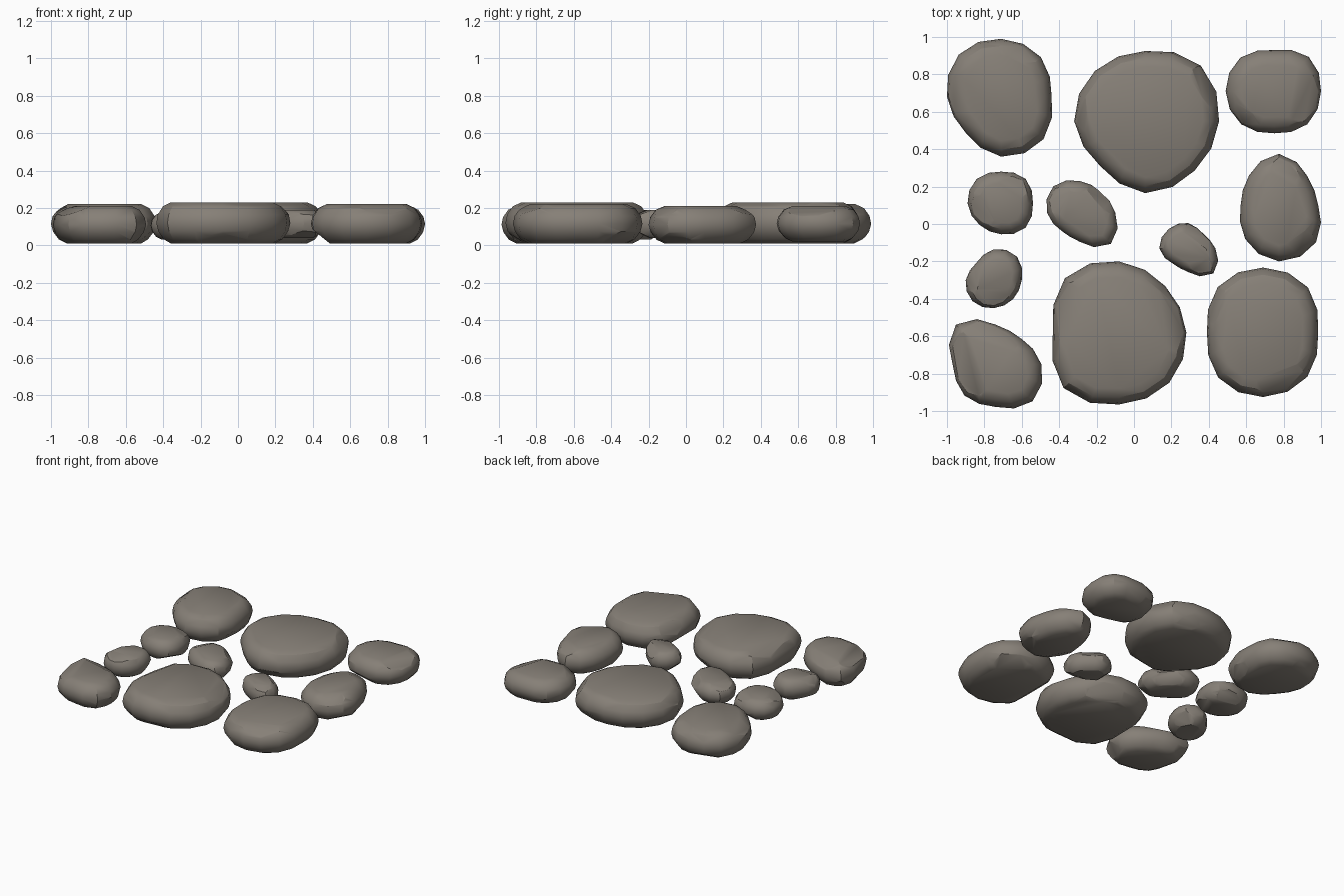
import bpy, bmesh, math, random
from mathutils import Vector

if "Cube" in bpy.data.objects:
    bpy.data.objects.remove(bpy.data.objects["Cube"])

random.seed(4)
mat = bpy.data.materials.new("warm grey stone")
mat.diffuse_color = (0.24, 0.215, 0.185, 1)
mat.use_nodes = True
mat.node_tree.nodes["Principled BSDF"].inputs["Base Color"].default_value = mat.diffuse_color

# centre x, y, bottom z, top z, then eight outline radii (every 45 degrees)
STONES = {
    "back_left_stone": (-.71, .68, .01, .22, .27, .30, .31, .32, .29, .27, .32, .32),
    "back_middle_stone": (.06, .55, .01, .23, .395, .42, .375, .38, .38, .34, .385, .374),
    "back_right_stone": (.75, .71, .02, .21, .25, .26, .22, .255, .26, .25, .225, .25),
    "right_stone": (.775, .10, .01, .21, .21, .217, .275, .226, .205, .255, .30, .28),
    "front_right_stone": (.69, -.58, .01, .22, .295, .34, .347, .343, .30, .34, .345, .335),
    "front_middle_stone": (-.08, -.58, .01, .23, .36, .35, .38, .41, .355, .42, .385, .38),
    "centre_right_pebble": (.29, -.13, .04, .19, .145, .11, .135, .147, .155, .116, .127, .19),
    "centre_left_pebble": (-.29, .06, .03, .18, .19, .16, .17, .20, .175, .137, .155, .235),
    "left_pebble": (-.71, .11, .03, .19, .17, .185, .17, .185, .18, .163, .165, .184),
    "lower_left_pebble": (-.75, -.30, .03, .19, .15, .177, .165, .131, .15, .16, .15, .145),
    "front_left_stone": (-.74, -.75, .01, .21, .245, .194, .212, .30, .23, .236, .228, .28),
}


def outline(radii):
    # 16 radii, the in-between ones on a smooth curve
    out = []
    for i in range(8):
        a, b, c, d = (radii[(i + k) % 8] for k in (-1, 0, 1, 2))
        out += [b, (9 * (b + c) - a - d) / 16]
    return out


def stone(name, cx, cy, z0, z1, *radii):
    ring = outline(radii)
    mean = sum(radii) / 8
    inset = min(0.085, mean * 0.36)
    bm = bmesh.new()
    # rounded edge: (height fraction, share of the inset)
    for h, k in ((0, 1), (.1, .5), (.3, .13), (.5, 0), (.7, .1), (.9, .45), (1, 1)):
        for i, r in enumerate(ring):
            a = i * math.tau / 16
            q = r - inset * k
            bm.verts.new((cx + q * math.cos(a), cy + q * math.sin(a), z0 + (z1 - z0) * h))
    hull = bmesh.ops.convex_hull(bm, input=bm.verts[:])
    junk = {g for g in hull["geom_interior"] + hull["geom_unused"]
            if isinstance(g, bmesh.types.BMVert)}
    bmesh.ops.delete(bm, geom=list(junk), context='VERTS')
    # chipped facets: shallow slanted cuts on the upper and lower rim
    turn = random.uniform(0, math.tau)
    for j, side in enumerate((1, 1, -1, -1)):
        a = turn + j * 2.2 + random.uniform(-.4, .4)
        tilt = random.uniform(.35, .95)
        n = Vector((math.cos(a) * math.sin(tilt), math.sin(a) * math.sin(tilt),
                    side * math.cos(tilt)))
        reach = max(v.co.dot(n) for v in bm.verts)
        co = n * (reach - random.uniform(.012, .022))
        res = bmesh.ops.bisect_plane(bm, geom=bm.verts[:] + bm.edges[:] + bm.faces[:],
                                     plane_co=co, plane_no=n, clear_outer=True)
        edges = [e for e in bm.edges if e.is_boundary]
        bmesh.ops.holes_fill(bm, edges=edges, sides=0)
    bmesh.ops.dissolve_limit(bm, angle_limit=math.radians(1), verts=bm.verts[:], edges=bm.edges[:])
    bmesh.ops.recalc_face_normals(bm, faces=bm.faces[:])
    me = bpy.data.meshes.new(name)
    bm.to_mesh(me)
    bm.free()
    me.materials.append(mat)
    ob = bpy.data.objects.new(name, me)
    bpy.context.collection.objects.link(ob)
    bpy.ops.object.select_all(action='DESELECT')
    ob.select_set(True)
    bpy.context.view_layer.objects.active = ob
    bpy.ops.object.shade_smooth_by_angle(angle=math.radians(30))


for name, data in STONES.items():
    stone(name, *data)
